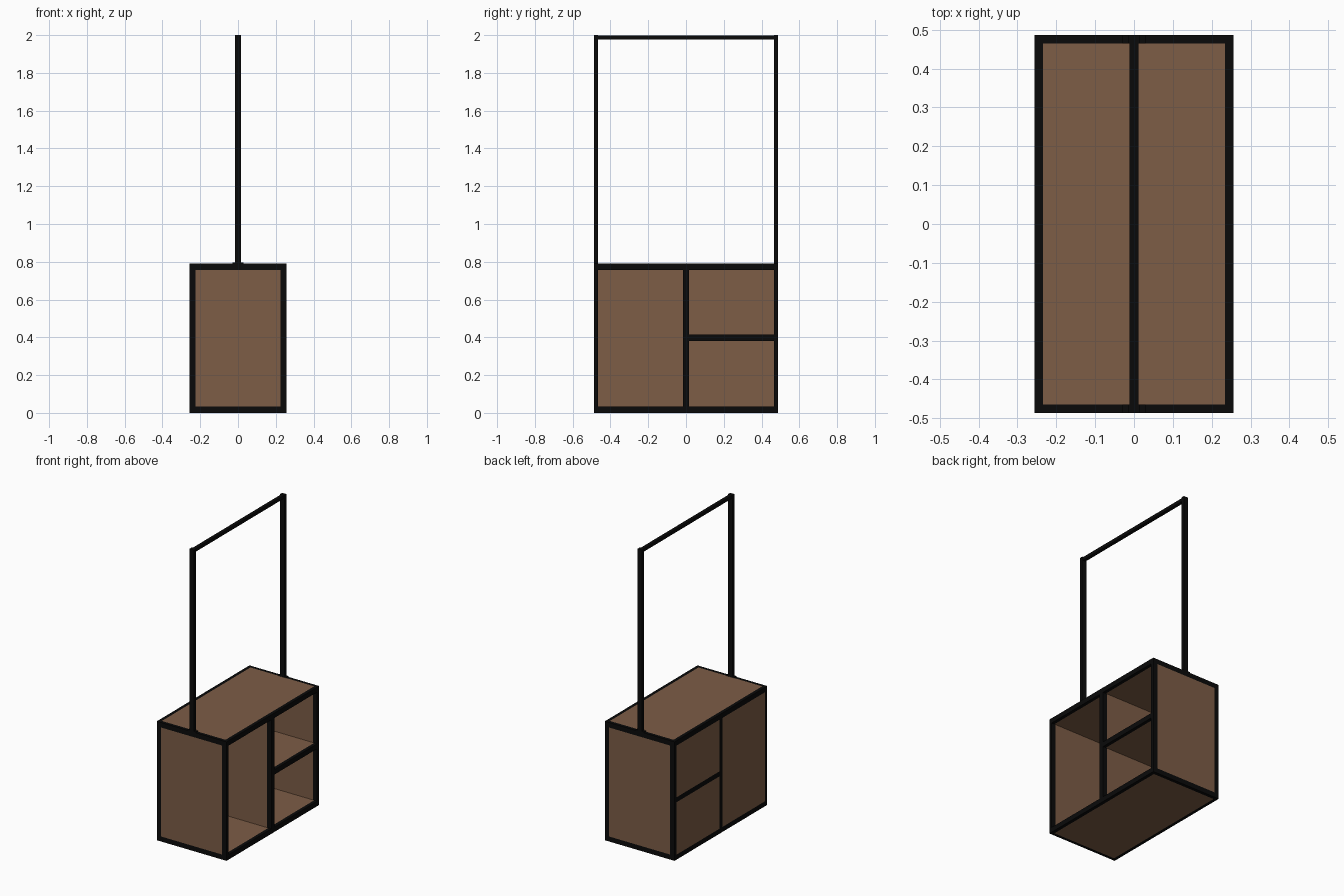
import bpy

if "Cube" in bpy.data.objects:
    bpy.data.objects.remove(bpy.data.objects["Cube"])

def material(name, rgb):
    m = bpy.data.materials.new(name)
    m.diffuse_color = (*rgb, 1)
    m.use_nodes = True
    m.node_tree.nodes["Principled BSDF"].inputs["Base Color"].default_value = m.diffuse_color
    return m

WOOD = material("brown_wood", (0.205, 0.109, 0.061))
STEEL = material("black_steel", (0.003, 0.003, 0.003))

def box(name, x, y, z, mat):
    """Axis-aligned box from (min, max) ranges."""
    bpy.ops.mesh.primitive_cube_add(size=1)
    o = bpy.context.object
    o.name = name
    for v in o.data.vertices:
        v.co = [r[0] if c < 0 else r[1] for c, r in zip(v.co, (x, y, z))]
    o.data.materials.append(mat)
    return o

def span(a, b, s=1):
    """Range mirrored to the side s."""
    return (a, b) if s > 0 else (-b, -a)

X, Y, H = 0.256, 0.486, 0.79      # cabinet half width, half length, height
PX, PY = 0.032, 0.021             # post section
BX, BZ = 0.022, 0.033             # beam section
D = 0.016                         # half thickness of the divider
S0, S1 = 0.381, 0.414             # shelf bottom and top
XI, YI = X - PX, Y - PY
levels = {"bottom": (0, BZ), "top": (H - BZ, H)}
MID = (BZ, H - BZ)

# Steel frame: posts and long beams on both open and closed sides
for sx, side in ((1, "right"), (-1, "left")):
    for sy, end in ((1, "back"), (-1, "front")):
        box(f"{end}_{side}_post", span(XI, X, sx), span(YI, Y, sy), MID, STEEL)
    for lv, z in levels.items():
        box(f"{lv}_{side}_beam", span(X - BX, X, sx), (-YI, YI), z, STEEL)
    box(f"{side}_divider_post", span(XI, X, sx), (-D, D), MID, STEEL)
    box(f"{side}_shelf_beam", span(X - BX, X, sx), (D, YI), (S0, S1), STEEL)

for sy, end in ((1, "back"), (-1, "front")):
    y = span(YI, Y, sy)
    # End beams and wooden end panels
    for lv, z in levels.items():
        box(f"{lv}_{end}_beam", (-X, X), y, z, STEEL)
    box(f"{end}_end_panel", (-XI, XI), y, MID, WOOD)
    # Rail uprights with small foot plates
    box(f"{end}_rail_foot", (-0.03, 0.03), y, (H, H + 0.006), STEEL)
    box(f"{end}_rail_upright", (-PX / 2, PX / 2), y, (H, 2.0), STEEL)

# Hanging rail
box("hanging_rail", (-0.011, 0.011), (-YI, YI), (1.977, 1.998), STEEL)

# Wooden floor, top, divider and shelf
XB = X - BX
for lv, z in levels.items():
    box(f"{lv}_panel", (-XB, XB), (-YI, YI), z, WOOD)
box("divider_panel", (-XI, XI), (-D, D), MID, WOOD)
box("shelf_panel", (-XB, XB), (D, YI), (S0, S1), WOOD)

# Panels closing the left side
for name, y, z in (("tall", (-YI, -D), MID), ("lower", (D, YI), (BZ, S0)),
                   ("upper", (D, YI), (S1, H - BZ))):
    box(f"{name}_backing_panel", (-X, -X + 0.02), y, z, WOOD)
